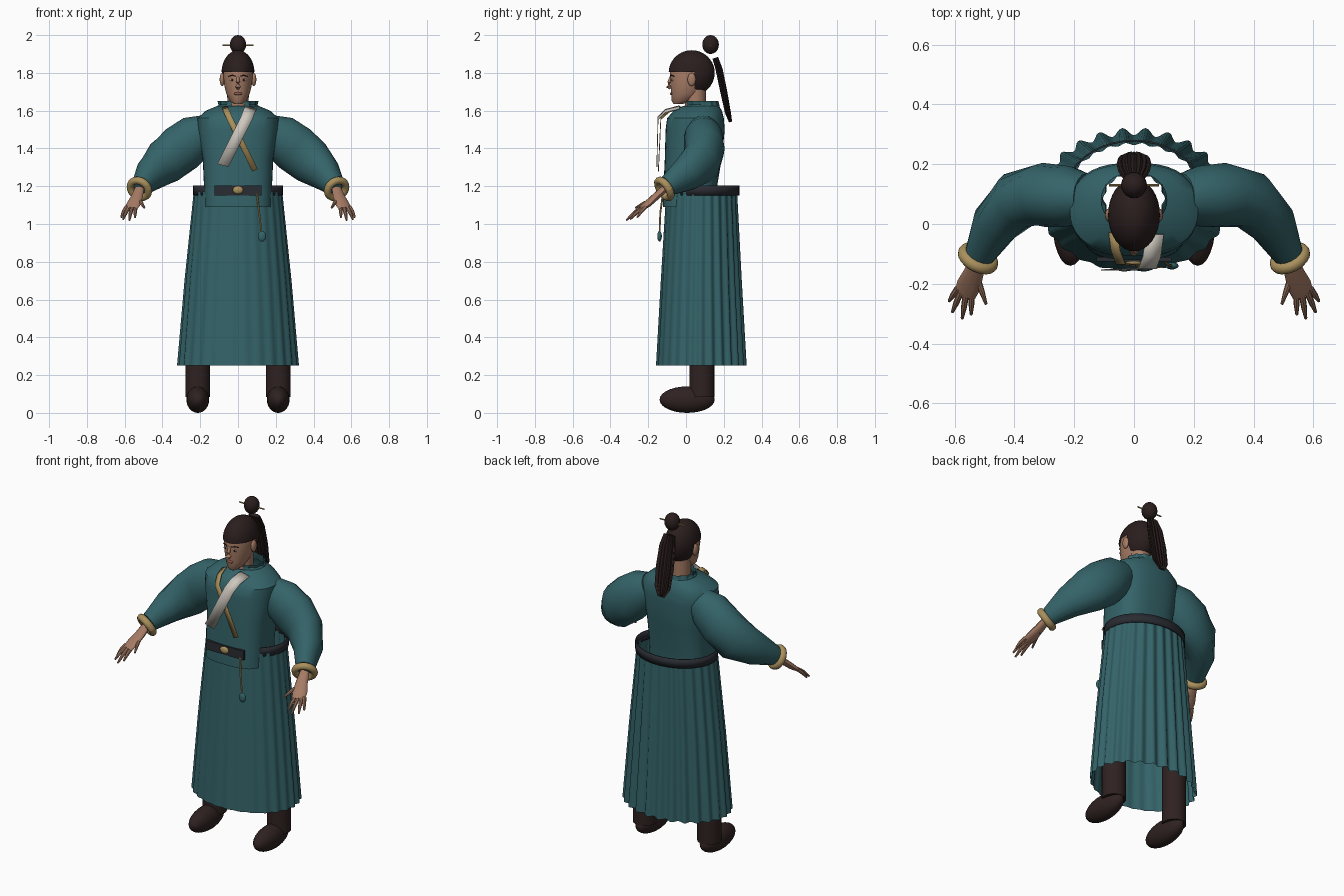
import bpy, bmesh
from math import sin, cos, pi, copysign
from mathutils import Vector, Matrix

cube = bpy.data.objects.get("Cube")
if cube:
    bpy.data.objects.remove(cube)

parts = []


def material(name, colour):
    mat = bpy.data.materials.new(name)
    mat.use_nodes = True
    mat.diffuse_color = (*colour, 1)
    mat.node_tree.nodes["Principled BSDF"].inputs["Base Color"].default_value = (*colour, 1)
    return mat


TEAL = material("teal cloth", (0.034, 0.125, 0.14))
HAIR = material("dark hair", (0.024, 0.013, 0.013))
BOOT = material("dark leather", (0.028, 0.016, 0.015))
BELT = material("charcoal belt", (0.022, 0.025, 0.032))
GOLD = material("gold trim", (0.40, 0.28, 0.11))
SKIN = material("skin", (0.38, 0.20, 0.13))
WHITE = material("pale cloth", (0.62, 0.58, 0.52))
LIPS = material("lips", (0.26, 0.10, 0.075))


def finish(name, bm, mat):
    bmesh.ops.recalc_face_normals(bm, faces=bm.faces)
    mesh = bpy.data.meshes.new(name)
    bm.to_mesh(mesh)
    bm.free()
    mesh.materials.append(mat)
    obj = bpy.data.objects.new(name, mesh)
    bpy.context.collection.objects.link(obj)
    parts.append(obj)
    return obj


def skin_rings(name, rings, mat, caps=True):
    """Bridge equal rings of points into a tube."""
    bm = bmesh.new()
    rows = [[bm.verts.new(p) for p in ring] for ring in rings]
    count = len(rows[0])
    for low, high in zip(rows, rows[1:]):
        for i in range(count):
            j = (i + 1) % count
            bm.faces.new((low[i], low[j], high[j], high[i]))
    if caps:
        bm.faces.new(rows[0])
        bm.faces.new(rows[-1])
    return finish(name, bm, mat)


def section(z, half, front, back, power=2, sides=40, wave=None):
    """Horizontal rounded section; wave adds to the radius by angle."""
    ring = []
    mid, depth = (front + back) / 2, (back - front) / 2
    for i in range(sides):
        t = 2 * pi * i / sides
        c, s = (copysign(abs(f) ** (2 / power), f) for f in (cos(t), sin(t)))
        w = wave(t) if wave else 0
        ring.append((c * (half + w), mid + s * (depth + w), z))
    return ring


def tube(name, path, radii, mat, sides=14, ribs=0, rib=0):
    """Tube along a path; each radius is (sideways, upward)."""
    pts = [Vector(p) for p in path]
    rings = []
    for i, p in enumerate(pts):
        d = (pts[min(i + 1, len(pts) - 1)] - pts[max(i - 1, 0)]).normalized()
        u = d.cross(Vector((0, 0, 1)))
        u = u.normalized() if u.length > 0.01 else Vector((1, 0, 0))
        v = u.cross(d)
        a, b = radii[i]
        rings.append([])
        for k in range(sides):
            t = 2 * pi * k / sides
            w = rib * cos(ribs * t)
            rings[-1].append(p + u * (a + w) * cos(t) + v * (b + w) * sin(t))
    return skin_rings(name, rings, mat)


def ball(name, centre, size, mat, seg=20):
    bm = bmesh.new()
    bmesh.ops.create_uvsphere(bm, u_segments=seg, v_segments=seg // 2 + 2, radius=1)
    bm.transform(Matrix.Translation(centre) @ Matrix.Diagonal((*size, 1)))
    return finish(name, bm, mat)


def box(name, centre, size, mat):
    bm = bmesh.new()
    bmesh.ops.create_cube(bm, size=1)
    bm.transform(Matrix.Translation(centre) @ Matrix.Diagonal((*size, 1)))
    return finish(name, bm, mat)


def ribbon(name, path, half, mat):
    bm = bmesh.new()
    half = Vector(half)
    rows = [(bm.verts.new(Vector(p) - half), bm.verts.new(Vector(p) + half)) for p in path]
    for (a, b), (c, d) in zip(rows, rows[1:]):
        bm.faces.new((a, b, d, c))
    obj = finish(name, bm, mat)
    obj.modifiers.new("thickness", "SOLIDIFY").thickness = 0.004


# Pleated skirt, smooth in front and folded towards the back
def pleats(amount):
    return lambda t: amount * (0.2 + 0.8 * (1 + sin(t)) / 2) * cos(26 * t)


skirt = [section(z, half, front, back, sides=208, wave=pleats(amp)) for z, half, front, back, amp in (
    (0.25, 0.315, -0.158, 0.31, 0.013),
    (0.70, 0.278, -0.133, 0.288, 0.009),
    (1.17, 0.232, -0.105, 0.268, 0.004))]
skin_rings("skirt", skirt, TEAL, caps=False)

# Robe body and ruffled collar, open at neck and hem
robe = [section(*row) for row in (
    (1.09, 0.18, -0.122, 0.16, 3),
    (1.20, 0.18, -0.119, 0.165, 3),
    (1.35, 0.187, -0.112, 0.19, 2.7),
    (1.50, 0.213, -0.108, 0.205, 2.5),
    (1.56, 0.215, -0.10, 0.20, 2.4),
    (1.60, 0.17, -0.065, 0.19, 2.2),
    (1.625, 0.11, -0.015, 0.175, 2))]
skin_rings("robe_body", robe, TEAL, caps=False)
collar = [section(z, half, front, back, sides=72, wave=lambda t: 0.004 * cos(12 * t))
          for z, half, front, back in ((1.605, 0.118, -0.012, 0.178), (1.632, 0.10, 0, 0.172),
                                       (1.65, 0.104, -0.004, 0.168))]
skin_rings("collar", collar, TEAL, caps=False)

# Belt, front plate and buckle
belt = [section(z, 0.238, -0.103, 0.282) for z in (1.152, 1.205)]
skin_rings("belt", belt, BELT, caps=False).modifiers.new("thickness", "SOLIDIFY").thickness = 0.006
box("belt_front", (0, -0.118, 1.178), (0.25, 0.016, 0.054), BELT)
ball("buckle", (0, -0.128, 1.18), (0.028, 0.012, 0.021), GOLD)

# Crossed lapels standing off the chest
ribbon("gold_lapel", [(-0.07, -0.03, 1.62), (-0.062, -0.09, 1.60), (-0.045, -0.135, 1.56),
                      (0.09, -0.148, 1.285)], (0.015, 0, 0.006), GOLD)
ribbon("pale_lapel", [(0.07, -0.035, 1.62), (0.06, -0.11, 1.60), (0.045, -0.15, 1.56),
                      (-0.08, -0.156, 1.31)], (0.03, 0, -0.008), WHITE)

# Hanging cord with bead
tube("cord", [(0.10, -0.122, 1.16), (0.112, -0.136, 1.06), (0.125, -0.14, 0.95)],
     [(0.005, 0.005)] * 3, GOLD, sides=8)
ball("bead", (0.127, -0.14, 0.935), (0.022, 0.012, 0.028), TEAL)

# Head and neck
skin_rings("neck", [section(z, 0.055, -0.005, 0.105) for z in (1.54, 1.72)], SKIN)
skin_rings("head", [section(*row) for row in (
    (1.635, 0.022, -0.066, -0.02),
    (1.652, 0.043, -0.076, 0.04),
    (1.69, 0.062, -0.078, 0.08),
    (1.74, 0.074, -0.083, 0.11),
    (1.80, 0.078, -0.085, 0.13),
    (1.86, 0.07, -0.07, 0.12),
    (1.90, 0.04, -0.03, 0.08))], SKIN)
tube("nose", [(0, -0.08, 1.78), (0, -0.09, 1.75), (0, -0.092, 1.728), (0, -0.08, 1.718)],
     [(0.007, 0.006), (0.01, 0.01), (0.015, 0.014), (0.008, 0.008)], SKIN, sides=10)
ball("lips", (0, -0.077, 1.69), (0.022, 0.008, 0.008), LIPS)

# Hair cap trimmed above the brow, bun, pin and tail
bm = bmesh.new()
bmesh.ops.create_uvsphere(bm, u_segments=32, v_segments=20, radius=1)
bm.transform(Matrix.Translation((0, 0.03, 1.80)) @ Matrix.Diagonal((0.087, 0.122, 0.12, 1)))
for spot, normal in (((0, 0, 1.806), (0, 0, 1)), ((0, 0.045, 0), (0, 1, 0))):
    bmesh.ops.bisect_plane(bm, geom=bm.verts[:] + bm.edges[:] + bm.faces[:],
                           plane_co=spot, plane_no=normal)
face_side = [f for f in bm.faces
             if f.calc_center_median().z < 1.806 and f.calc_center_median().y < 0.045]
bmesh.ops.delete(bm, geom=face_side, context="FACES")
finish("hair_cap", bm, HAIR)
ball("hair_bun", (0, 0.13, 1.95), (0.043, 0.044, 0.05), HAIR)
tube("hair_pin", [(-0.083, 0.13, 1.946), (0.083, 0.13, 1.946)], [(0.004, 0.004)] * 2, GOLD, sides=8)
tube("hair_tail", [(0, 0.155, 1.88), (0, 0.175, 1.82), (0, 0.20, 1.70), (0, 0.222, 1.59), (0, 0.236, 1.54)],
     [(0.035, 0.013), (0.05, 0.016), (0.056, 0.016), (0.05, 0.013), (0.02, 0.006)],
     HAIR, sides=64, ribs=16, rib=0.0025)

# Paired parts
for side, s in (("left", 1), ("right", -1)):
    def flip(*points):
        return [(s * x, y, z) for x, y, z in points]

    # Face details
    ball(side + "_ear", (s * 0.084, 0.03, 1.765), (0.013, 0.022, 0.035), SKIN)
    ball(side + "_eye", (s * 0.031, -0.073, 1.762), (0.014, 0.005, 0.006), WHITE, 14)
    ball(side + "_pupil", (s * 0.031, -0.076, 1.762), (0.006, 0.004, 0.006), HAIR, 12)
    tube(side + "_brow", flip((0.014, -0.083, 1.782), (0.032, -0.078, 1.788), (0.05, -0.064, 1.782)),
         [(0.003, 0.003)] * 3, HAIR, sides=6)

    # Full sleeve and rolled cuff
    tube(side + "_sleeve", flip((0.16, 0.09, 1.50), (0.22, 0.092, 1.465), (0.30, 0.097, 1.40),
                                (0.385, 0.082, 1.33), (0.465, 0.0, 1.262), (0.515, -0.10, 1.20)),
         [(0.08, 0.085), (0.102, 0.118), (0.108, 0.13), (0.098, 0.125), (0.08, 0.092), (0.052, 0.055)],
         TEAL, sides=16)
    centre = Vector((s * 0.522, -0.115, 1.186))
    axis = Vector((s * 0.4, -0.75, -0.5))
    turn = axis.to_track_quat("Z", "Y").to_matrix().to_4x4()
    rings = []
    for i in range(24):
        spin = Matrix.Translation(centre) @ turn @ Matrix.Rotation(2 * pi * i / 24, 4, "Z")
        rings.append([spin @ Vector((0.052 + 0.02 * cos(k * pi / 5), 0, 0.021 * sin(k * pi / 5)))
                      for k in range(10)])
    skin_rings(side + "_cuff", rings + rings[:1], GOLD, caps=False)

    # Hand with spread fingers
    tube(side + "_palm", flip((0.522, -0.115, 1.185), (0.535, -0.16, 1.145), (0.553, -0.205, 1.105),
                              (0.566, -0.238, 1.08)),
         [(0.026, 0.02), (0.033, 0.019), (0.041, 0.017), (0.036, 0.011)], SKIN, sides=12)
    fingers = (((0.59, -0.215, 1.09), (0.619, -0.258, 1.035)),
               ((0.58, -0.228, 1.085), (0.608, -0.295, 1.025)),
               ((0.562, -0.232, 1.085), (0.575, -0.316, 1.02)),
               ((0.543, -0.225, 1.09), (0.545, -0.303, 1.035)),
               ((0.53, -0.165, 1.13), (0.495, -0.268, 1.085)))
    for number, (root, tip) in enumerate(fingers, 1):
        middle = Vector(root).lerp(Vector(tip), 0.55) + Vector((0, 0, 0.005))
        tube(f"{side}_finger_{number}", flip(root, middle, tip),
             [(0.011, 0.011), (0.010, 0.010), (0.005, 0.005)], SKIN, sides=8)

    # Boot shaft and rounded foot
    skin_rings(side + "_boot_shaft", [[(x + s * 0.213, y, z) for x, y, z in
               section(z, 0.066, 0.018, 0.15, sides=24)] for z in (0.085, 0.55)], BOOT)
    ball(side + "_boot_foot", (s * 0.213, 0.006, 0.07), (0.06, 0.146, 0.07), BOOT, 24)

# Smooth rounded surfaces while keeping hard edges
bpy.ops.object.select_all(action="DESELECT")
for obj in parts:
    obj.select_set(True)
bpy.context.view_layer.objects.active = parts[0]
bpy.ops.object.shade_smooth_by_angle(angle=0.7)
